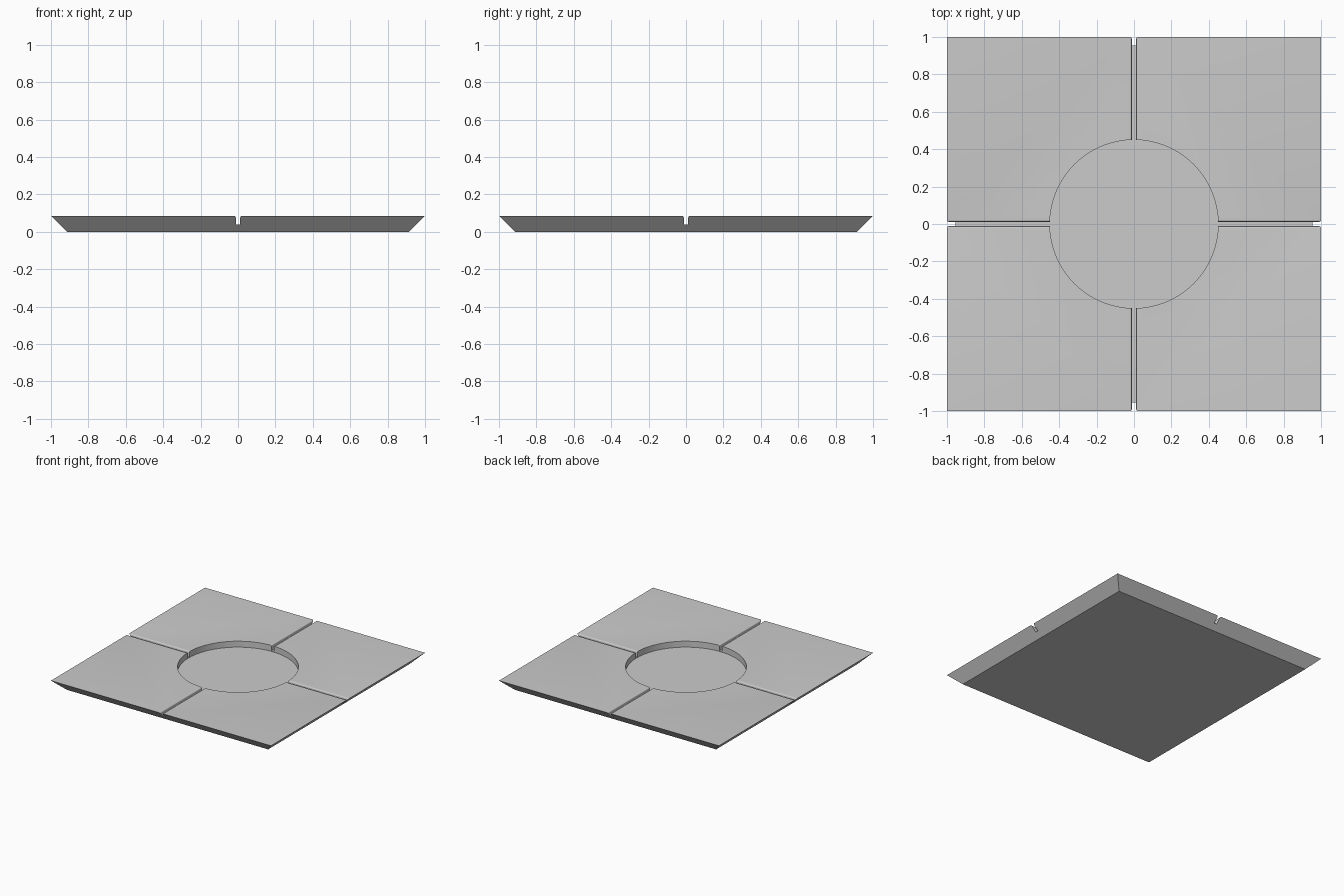
import bpy, bmesh, math
from mathutils import Matrix

default = bpy.data.objects.get("Cube")
if default:
    bpy.data.objects.remove(default, do_unlink=True)

TOP, GROOVE_FLOOR, RECESS_FLOOR = 0.085, 0.04, 0.036
HALF_GAP, LIP = 0.012, 0.009

grey = bpy.data.materials.new("light_grey")
grey.use_nodes = True
colour = (0.6, 0.6, 0.6, 1)
grey.diffuse_color = colour
grey.node_tree.nodes["Principled BSDF"].inputs["Base Color"].default_value = colour


def make_object(name, bm):
    bmesh.ops.recalc_face_normals(bm, faces=bm.faces)
    mesh = bpy.data.meshes.new(name)
    bm.to_mesh(mesh)
    bm.free()
    mesh.materials.append(grey)
    obj = bpy.data.objects.new(name, mesh)
    bpy.context.collection.objects.link(obj)
    return obj


def groove_cutter(name, angle):
    # Narrow slot whose upper edges flare out in a rounded lip
    side = [(HALF_GAP, GROOVE_FLOOR)]
    for i in range(7):
        a = math.pi / 2 * i / 6
        side.append((HALF_GAP + LIP * (1 - math.cos(a)), TOP - LIP + LIP * math.sin(a)))
    side.append((HALF_GAP + LIP, TOP + 0.05))
    profile = side + [(-x, z) for x, z in reversed(side)]
    bm = bmesh.new()
    face = bm.faces.new([bm.verts.new((x, -1.2, z)) for x, z in profile])
    swept = bmesh.ops.extrude_face_region(bm, geom=[face])["geom"]
    verts = [v for v in swept if isinstance(v, bmesh.types.BMVert)]
    bmesh.ops.translate(bm, verts=verts, vec=(0, 2.4, 0))
    bm.transform(Matrix.Rotation(angle, 4, "Z"))
    return make_object(name, bm)


def recess_cutter():
    bm = bmesh.new()
    bmesh.ops.create_cone(bm, cap_ends=True, segments=64, radius1=0.45, radius2=0.45,
                          depth=0.2, matrix=Matrix.Translation((0, 0, RECESS_FLOOR + 0.1)))
    return make_object("recess_cutter", bm)


# Square slab with sides sloping inwards to the base
bm = bmesh.new()
bmesh.ops.create_cone(bm, cap_ends=True, segments=4, depth=TOP,
                      radius1=(1 - TOP) * math.sqrt(2), radius2=math.sqrt(2),
                      matrix=Matrix.Translation((0, 0, TOP / 2)) @ Matrix.Rotation(math.pi / 4, 4, "Z"))
slab = make_object("grooved_slab", bm)

# Cut the two crossing grooves and the round recess
cutters = [groove_cutter("groove_cutter_y", 0),
           groove_cutter("groove_cutter_x", math.pi / 2), recess_cutter()]
bpy.ops.object.select_all(action="DESELECT")
bpy.context.view_layer.objects.active = slab
slab.select_set(True)
for cutter in cutters:
    cutter.hide_render = True
    cut = slab.modifiers.new(cutter.name, "BOOLEAN")
    cut.operation = "DIFFERENCE"
    cut.solver = "EXACT"
    cut.object = cutter
    bpy.ops.object.modifier_apply(modifier=cut.name)
    bpy.data.objects.remove(cutter, do_unlink=True)

bpy.ops.object.shade_smooth_by_angle(angle=math.radians(30))
